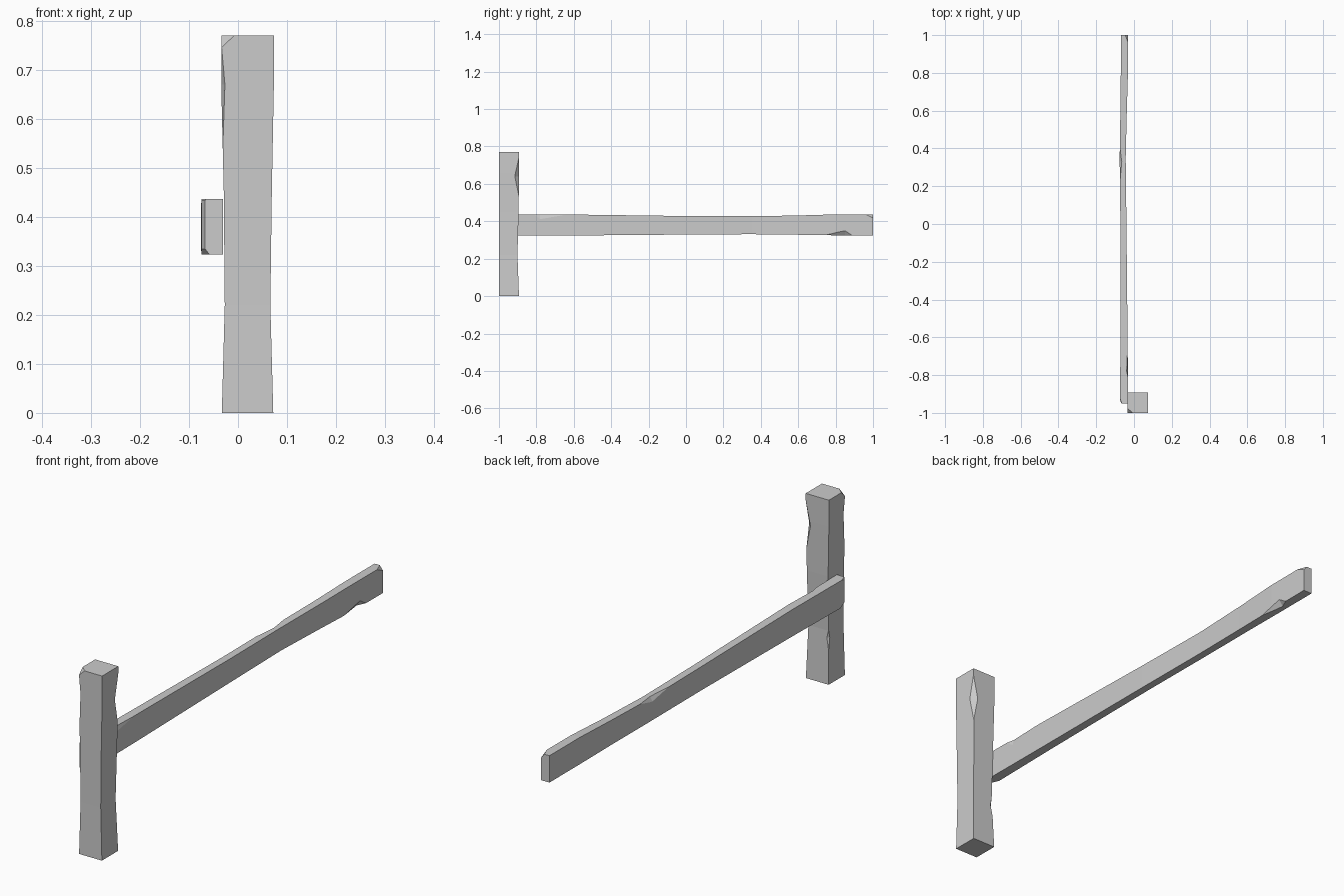
import bpy, bmesh
from mathutils import Vector

if "Cube" in bpy.data.objects:
    bpy.data.objects.remove(bpy.data.objects["Cube"])

wood = bpy.data.materials.new("plain grey")
wood.use_nodes = True
GREY = (0.6, 0.6, 0.6, 1)
wood.diffuse_color = GREY
wood.node_tree.nodes["Principled BSDF"].inputs["Base Color"].default_value = GREY


def finish(bm, name):
    bmesh.ops.recalc_face_normals(bm, faces=bm.faces[:])
    mesh = bpy.data.meshes.new(name)
    bm.to_mesh(mesh)
    bm.free()
    mesh.materials.append(wood)
    obj = bpy.data.objects.new(name, mesh)
    bpy.context.collection.objects.link(obj)
    return obj


def beam(sections, place):
    """Loft rectangles (t, u0, u1, v0, v1) along an axis."""
    bm = bmesh.new()
    rings = [[bm.verts.new(place(t, u, v)) for u, v in
              ((u0, v0), (u1, v0), (u1, v1), (u0, v1))]
             for t, u0, u1, v0, v1 in sections]
    for a, b in zip(rings, rings[1:]):
        for i in range(4):
            j = (i + 1) % 4
            bm.faces.new((a[i], a[j], b[j], b[i]))
    bm.faces.new(rings[0])
    bm.faces.new(rings[-1])
    return bm


def trim(bm, a, b, c, middle):
    """Slice off the corner beyond the plane through three points."""
    a, b, c = Vector(a), Vector(b), Vector(c)
    n = (b - a).cross(c - a).normalized()
    if (Vector(middle) - a).dot(n) > 0:
        n = -n
    geom = bm.verts[:] + bm.edges[:] + bm.faces[:]
    bmesh.ops.bisect_plane(bm, geom=geom, plane_co=a, plane_no=n, clear_outer=True)
    bmesh.ops.holes_fill(bm, edges=[e for e in bm.edges if e.is_boundary], sides=0)


def nick(obj, place, start, peak, end, corner, du, dv):
    """Carve a diamond-shaped chip out of a long edge."""
    u, v = corner
    pts = [place(start, u, v), place(end, u, v), place(peak, u + du, v),
           place(peak, u, v + dv), place(peak, u - du * 2, v - dv * 2)]
    bm = bmesh.new()
    for p in pts:
        bm.verts.new(p)
    bmesh.ops.convex_hull(bm, input=bm.verts[:])
    cutter = finish(bm, "chip_cutter")
    cutter.hide_render = True
    mod = obj.modifiers.new("chip", "BOOLEAN")
    mod.operation, mod.solver, mod.object = "DIFFERENCE", "EXACT", cutter
    bpy.context.view_layer.objects.active = obj
    bpy.ops.object.modifier_apply(modifier=mod.name)
    bpy.data.objects.remove(cutter)


def upright(t, u, v):
    return (u, v, t)


def lengthwise(t, u, v):
    return (u, t, v)


# Post: slightly waisted square timber
bm = beam([(0, -.033, .072, -1, -.893),
           (.22, -.027, .066, -.999, -.901),
           (.45, -.029, .069, -1, -.895),
           (.66, -.034, .073, -1, -.893),
           (.77, -.034, .073, -1, -.893)], upright)
trim(bm, (-.034, -1, .745), (-.008, -1, .77), (-.034, -.975, .77), (0, -.95, .4))
post = finish(bm, "post")
nick(post, upright, .51, .64, .75, (.074, -.892), -.024, -.025)
nick(post, upright, .1, .19, .31, (-.032, -.892), .02, -.02)
nick(post, upright, .43, .67, .76, (-.0345, -1.0005), .008, .025)

# Rail: long thin plank behind the post
bm = beam([(-.95, -.075, -.031, .323, .437),
           (-.6, -.071, -.034, .324, .436),
           (0, -.072, -.040, .329, .428),
           (.35, -.076, -.044, .331, .427),
           (.6, -.072, -.038, .328, .431),
           (.8, -.070, -.032, .325, .437),
           (1, -.070, -.031, .325, .437)], lengthwise)
mid = (-.055, 0, .38)
trim(bm, (-.067, -.95, .32), (-.067, -.95, .44), (-.075, -.93, .44), mid)
trim(bm, (-.058, -.95, .323), (-.075, -.95, .345), (-.075, -.91, .323), mid)
trim(bm, (-.075, -.95, .425), (-.064, -.95, .437), (-.075, -.92, .437), mid)
trim(bm, (-.031, 1, .418), (-.046, 1, .437), (-.031, .96, .437), mid)
rail = finish(bm, "rail")
nick(rail, lengthwise, .72, .85, .89, (-.031, .3245), -.018, .026)
nick(rail, lengthwise, -.82, -.78, -.55, (-.031, .4375), -.008, -.032)
nick(rail, lengthwise, .2, .33, .42, (-.0765, .4275), .012, -.02)
